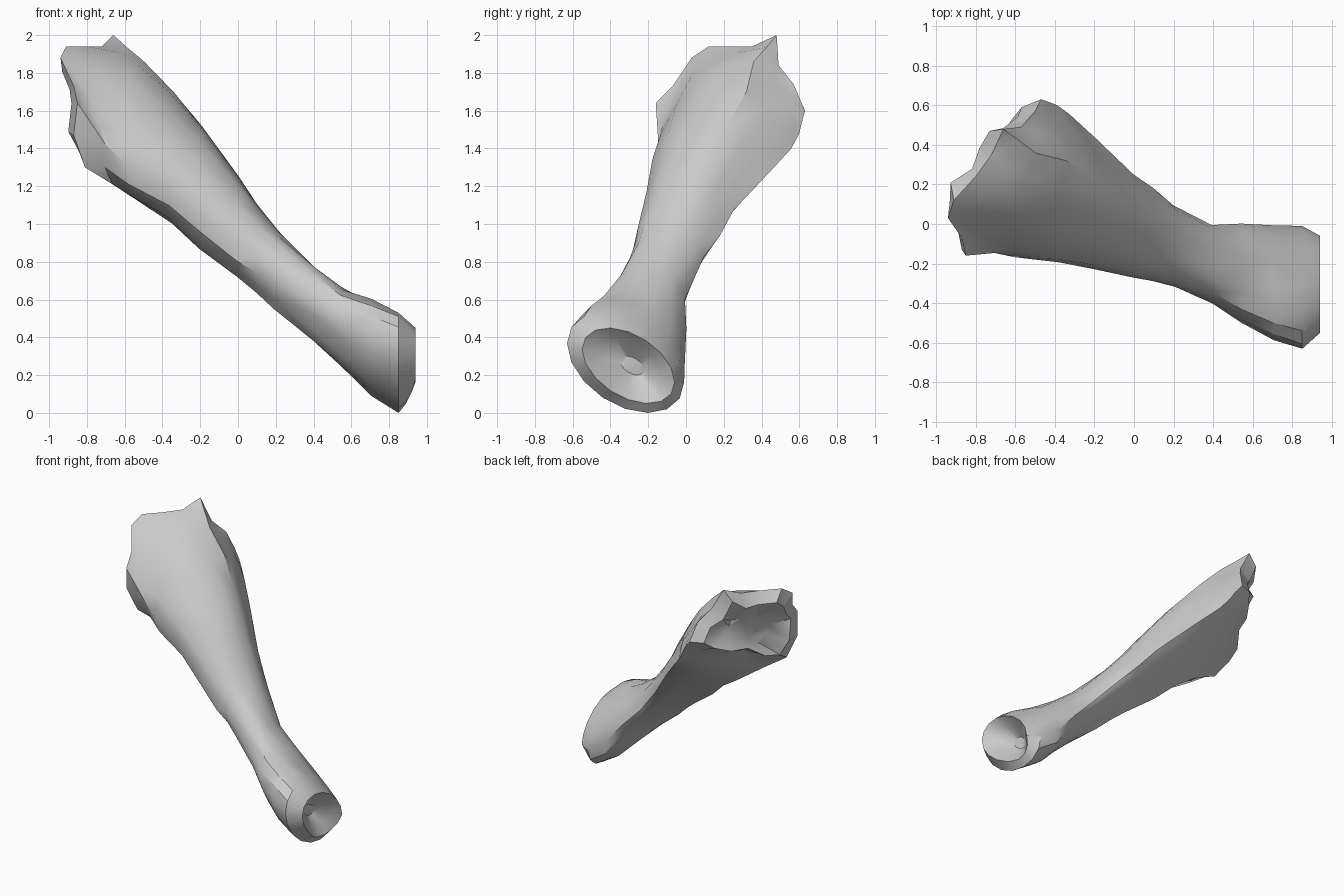
import bpy, bmesh, math, random
from mathutils import Vector

cube = bpy.data.objects.get("Cube")
if cube:
    bpy.data.objects.remove(cube, do_unlink=True)

random.seed(4)
SIDES = 16
# Ridge indices around a section: back 0, top 3, front lower 11
TOP_RIDGE, LOWER_RIDGE = 3, 11

# Bone colour
grey = bpy.data.materials.new("bone_grey")
grey.use_nodes = True
colour = (0.6, 0.6, 0.6, 1)
grey.diffuse_color = colour
grey.node_tree.nodes["Principled BSDF"].inputs["Base Color"].default_value = colour

# Shaft sections: x, y low, y high, z low, z high, front twist, back twist, lean, flatness below
SECTIONS = [
    (.93, -.55, -.06, .05, .45, -.45, -.45, 0, 0),
    (.85, -.63, -.01, 0, .53, -.4, -.4, 0, 0),
    (.7, -.58, 0, .09, .6, -.3, -.3, 0, 0),
    (.55, -.5, 0, .23, .67, -.1, 0, 0, .2),
    (.4, -.4, 0, .37, .78, -.1, .1, 0, .4),
    (.2, -.32, .1, .55, .98, .1, .3, 0, .65),
    (.1, -.29, .18, .63, 1.11, .2, .33, 0, .75),
    (0, -.27, .25, .72, 1.25, .33, .33, 0, .85),
    (-.2, -.23, .43, .87, 1.52, .45, .2, 0, .95),
    (-.35, -.2, .56, 1, 1.7, .45, .15, .08, .95),
    (-.5, -.17, .6, 1.1, 1.87, .45, 0, .3, .9),
]

# Ragged rim of the broad end
BROAD_RIM = [
    (-.47, .63, 1.6), (-.5, .57, 1.74), (-.57, .49, 1.84), (-.66, .48, 2),
    (-.72, .35, 1.94), (-.8, .24, 1.94), (-.91, .12, 1.94), (-.94, .03, 1.88),
    (-.87, -.07, 1.73), (-.85, -.16, 1.64), (-.87, -.13, 1.47), (-.81, -.08, 1.3),
    (-.75, .08, 1.37), (-.68, .25, 1.45), (-.6, .42, 1.5), (-.52, .55, 1.52),
]


def flatten(points, first, last, amount):
    """Pull the points between two ridges toward the straight line joining them."""
    for i in range(first + 1, last):
        chord = points[first].lerp(points[last % SIDES], (i - first) / (last - first))
        points[i] = points[i].lerp(chord, amount)


def section(x, y0, y1, z0, z1, front_twist, back_twist, lean, flat):
    """Skewed oval section in the given bounds, flattened between its ridges."""
    points = []
    for i in range(SIDES):
        t = math.tau * i / SIDES
        back = (1 + math.cos(t)) / 2
        twist = front_twist + (back_twist - front_twist) * back
        dy = (y1 - y0) / 2 * math.cos(t)
        dz = (z1 - z0) / 2 * math.sin(t + twist)
        points.append(Vector((x + lean * dy - lean * dz * .4,
                              (y0 + y1) / 2 + dy, (z0 + z1) / 2 + dz)))
    flatten(points, LOWER_RIDGE, SIDES, flat)
    flatten(points, 0, TOP_RIDGE, flat * .7)
    return points


def roughen(points, amount):
    return [p + Vector([random.uniform(-amount, amount) for _ in range(3)]) for p in points]


def shrink(points, scale, shift):
    """Copy of a ring pulled to its middle and moved along the bone."""
    middle = sum(points, Vector()) / len(points)
    return [middle + (p - middle) * scale + Vector(shift) for p in points]


shaft = [section(*s) for s in SECTIONS]
broad = [Vector(p) for p in BROAD_RIM]
between = [(a + b) / 2 for a, b in zip(shaft[-1], broad)]

# Lean the socket rim so its lower lip is set back
for p in shaft[0]:
    p.x += min(0, p.z - .15) * .5 + .01

# Order: socket floor, socket wall, shaft, broad rim, worn end face
rings = [shrink(shaft[0], .25, (-.12, .02, 0)), shrink(shaft[0], .7, (-.05, 0, .01))]
rings += shaft[:2] + [roughen(r, .008) for r in shaft[2:]]
rings += [roughen(between, .008), broad,
          roughen(shrink(broad, .78, (-.05, .05, -.02)), .015),
          roughen(shrink(broad, .4, (0, .03, -.04)), .015)]

# Skin the rings and close both ends
bm = bmesh.new()
loops = [[bm.verts.new(p) for p in ring] for ring in rings]
for a, b in zip(loops, loops[1:]):
    for i in range(SIDES):
        j = (i + 1) % SIDES
        bm.faces.new((a[i], a[j], b[j], b[i]))
bm.faces.new(loops[0])
bm.faces.new(loops[-1])
bmesh.ops.recalc_face_normals(bm, faces=bm.faces)
bmesh.ops.triangulate(bm, faces=bm.faces)

mesh = bpy.data.meshes.new("shoulder_bone")
bm.to_mesh(mesh)
bm.free()
mesh.materials.append(grey)
bone = bpy.data.objects.new("shoulder_bone", mesh)
bpy.context.collection.objects.link(bone)

bpy.ops.object.select_all(action='DESELECT')
bone.select_set(True)
bpy.context.view_layer.objects.active = bone
bpy.ops.object.shade_smooth_by_angle(angle=math.radians(32))
